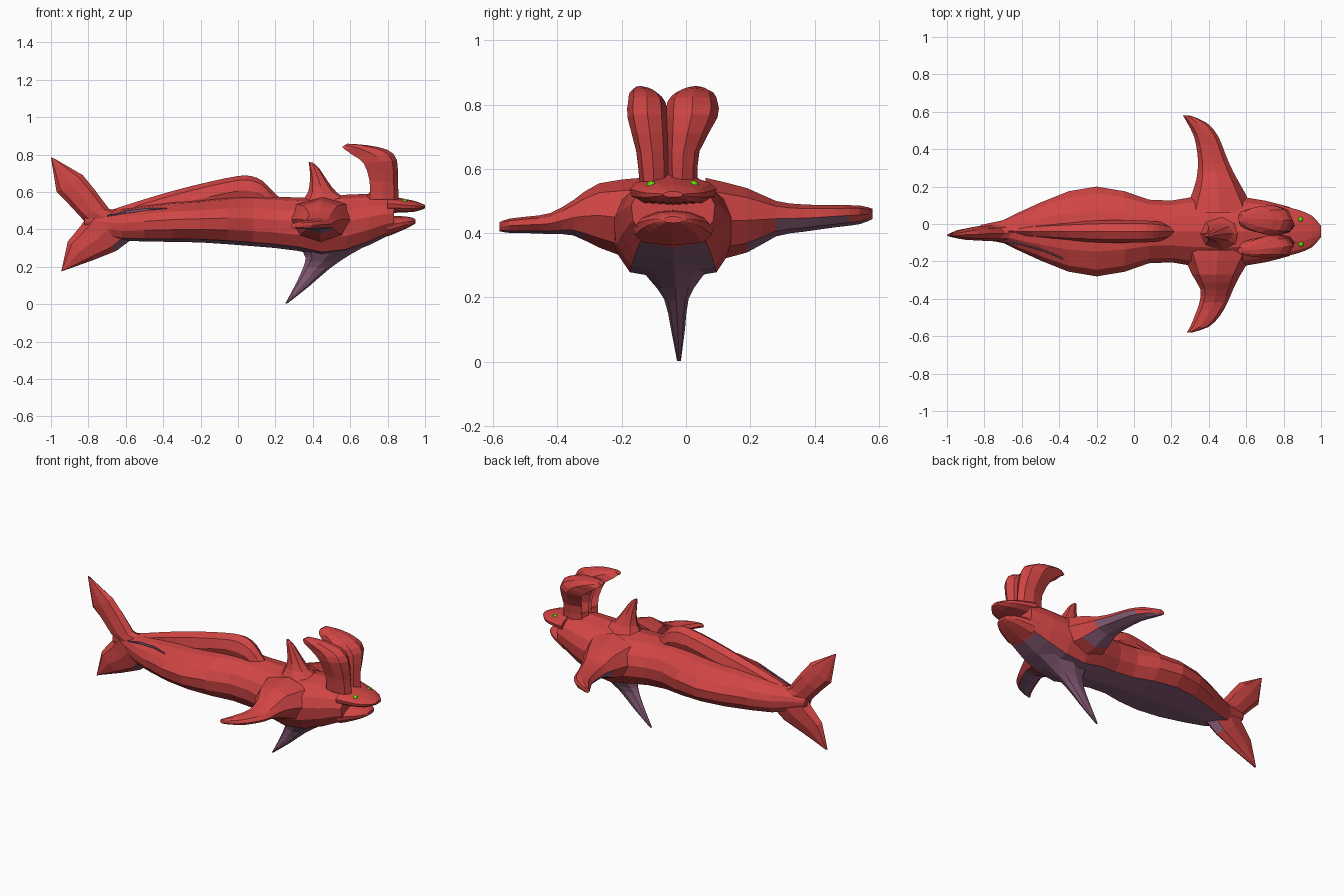
import bpy, bmesh, math
from mathutils import Vector

YC = -0.04  # body midline


def material(name, rgb):
    m = bpy.data.materials.new(name)
    m.diffuse_color = (*rgb, 1)
    return m


RED = material("red", (0.63, 0.06, 0.058))
PURPLE = material("dusty purple", (0.25, 0.11, 0.19))
GREEN = material("eye green", (0.12, 0.78, 0.0))


def smooth_rings(rings, sub):
    """Catmull-Rom interpolation between rings."""
    out = []
    n = len(rings)
    for i in range(n - 1):
        a, b, c, d = (rings[max(i - 1, 0)], rings[i], rings[i + 1], rings[min(i + 2, n - 1)])
        for s in range(sub):
            t = s / sub
            out.append([0.5 * (2 * q + (r - p) * t + (2 * p - 5 * q + 4 * r - w) * t * t
                               + (3 * q - p - 3 * r + w) * t ** 3)
                        for p, q, r, w in zip(a, b, c, d)])
    out.append(rings[-1])
    return out


def loft(name, rings, sub=1, under=None, mats=(RED, PURPLE)):
    """Skin rings; faces for which under(centre, normal) holds get material 1."""
    bm = bmesh.new()
    vs = [[bm.verts.new(p) for p in r] for r in smooth_rings(rings, sub)]
    n = len(vs[0])
    for a, b in zip(vs, vs[1:]):
        for i in range(n):
            j = (i + 1) % n
            bm.faces.new((a[i], a[j], b[j], b[i]))
    bm.faces.new(vs[0])
    bm.faces.new(vs[-1])
    bmesh.ops.recalc_face_normals(bm, faces=bm.faces)
    bm.normal_update()
    if under:
        for f in bm.faces:
            f.material_index = int(under(f.calc_center_median(), f.normal))
    me = bpy.data.meshes.new(name)
    bm.to_mesh(me)
    bm.free()
    for m in mats:
        me.materials.append(m)
    ob = bpy.data.objects.new(name, me)
    bpy.context.collection.objects.link(ob)
    return ob


def blade(p, q, t, n=8, cup=0.0):
    """Elliptical ring between edges p and q, half thickness t; cup hollows the p side."""
    p, q, t = Vector(p), Vector(q), Vector(t)
    c, a = (p + q) / 2, (q - p) / 2
    ring = [c + a * math.cos(k * math.tau / n) + t * math.sin(k * math.tau / n) for k in range(n)]
    if cup:
        ring[n // 2] += a * cup
        for k in (n // 2 - 1, n // 2 + 1):
            ring[k] -= a * 0.25
    return ring


HALF = [(0, 1), (0.45, 0.88), (0.85, 0.5), (1, 0.1), (0.96, -0.4), (0.71, -0.85), (0, -1)]
SECTION = HALF + [(-y, z) for y, z in HALF[-2:0:-1]]


def section(x, w, lo, hi):
    m, h = (lo + hi) / 2, (hi - lo) / 2
    return [Vector((x, YC + w * y, m + h * z)) for y, z in SECTION]


def belly(c, n):
    return n.z < -0.8 and c.x < 0.77


# Body from tail root to mouth
loft("body", [section(*r) for r in [
    (-0.82, 0.035, 0.42, 0.48), (-0.70, 0.06, 0.36, 0.50), (-0.62, 0.10, 0.34, 0.51),
    (-0.50, 0.155, 0.335, 0.53), (-0.35, 0.215, 0.333, 0.55), (-0.20, 0.24, 0.33, 0.56),
    (-0.05, 0.215, 0.32, 0.575), (0.08, 0.17, 0.31, 0.58), (0.20, 0.165, 0.30, 0.575),
    (0.32, 0.185, 0.285, 0.57), (0.45, 0.19, 0.255, 0.57), (0.58, 0.185, 0.27, 0.585),
    (0.70, 0.165, 0.315, 0.59), (0.78, 0.145, 0.355, 0.585), (0.835, 0.13, 0.38, 0.575)]],
    under=belly)

# Open jaws
loft("upper_jaw", [section(*r) for r in [
    (0.80, 0.135, 0.487, 0.58), (0.88, 0.115, 0.49, 0.565),
    (0.95, 0.085, 0.495, 0.55), (1.0, 0.03, 0.512, 0.53)]], 2)
loft("lower_jaw", [section(*r) for r in [
    (0.80, 0.125, 0.362, 0.472), (0.88, 0.095, 0.395, 0.47),
    (0.93, 0.06, 0.42, 0.463), (0.948, 0.03, 0.432, 0.452)]], 2)

# Side fins: y, trailing x, leading x, mid z, half thickness
FINS = {
    "left_side_fin": [(0.06, 0.27, 0.65, 0.44, 0.132), (0.19, 0.32, 0.58, 0.44, 0.1),
                      (0.28, 0.34, 0.53, 0.445, 0.055), (0.37, 0.34, 0.49, 0.447, 0.042),
                      (0.47, 0.32, 0.45, 0.453, 0.034), (0.54, 0.285, 0.39, 0.457, 0.029),
                      (0.58, 0.262, 0.30, 0.46, 0.016)],
    "right_side_fin": [(-0.14, 0.25, 0.65, 0.44, 0.132), (-0.27, 0.31, 0.57, 0.455, 0.1),
                       (-0.35, 0.355, 0.53, 0.448, 0.055), (-0.42, 0.35, 0.50, 0.43, 0.033),
                       (-0.49, 0.325, 0.46, 0.426, 0.026), (-0.55, 0.30, 0.40, 0.423, 0.022),
                       (-0.58, 0.282, 0.31, 0.42, 0.014)],
}


def fin_under(c, n):
    return n.z < -0.5 and (c.y > 0.2 or (c.y < -0.3 and n.z < -0.8))


for name, rows in FINS.items():
    loft(name, [blade((a, y, z), (b, y, z), (0, 0, h)) for y, a, b, z, h in rows], 2, fin_under)


def upright(name, rows, sub=2, under=None, cup=0.0):
    """Fin in the xz plane: x1, z1, x2, z2, mid y, half thickness."""
    return loft(name, [blade((a, y, b), (c, y, d), (0, h, 0), 8, cup * (0 < i < len(rows) - 1))
                       for i, (a, b, c, d, y, h) in enumerate(rows)], sub, under)


# Fin under the chest
upright("chest_fin", [
    (0.33, 0.31, 0.72, 0.33, -0.035, 0.13), (0.36, 0.25, 0.60, 0.265, -0.035, 0.08),
    (0.35, 0.20, 0.49, 0.19, -0.03, 0.038), (0.31, 0.11, 0.38, 0.095, -0.025, 0.022),
    (0.253, 0.004, 0.262, 0.002, -0.022, 0.006)], 2, lambda c, n: c.z < 0.33)

# Small fin on the neck
upright("neck_fin", [
    (0.34, 0.55, 0.61, 0.55, -0.05, 0.09), (0.375, 0.60, 0.53, 0.595, -0.05, 0.055),
    (0.385, 0.67, 0.475, 0.665, -0.055, 0.034), (0.382, 0.73, 0.435, 0.725, -0.06, 0.02),
    (0.378, 0.76, 0.40, 0.757, -0.06, 0.008)])

# Long back ridge
upright("back_ridge", [
    (x, z - 0.16, x, z, -0.04, h) for x, z, h in [
        (-0.72, 0.49, 0.015), (-0.55, 0.545, 0.035), (-0.35, 0.605, 0.05), (-0.15, 0.655, 0.06),
        (0.0, 0.685, 0.06), (0.07, 0.685, 0.058), (0.13, 0.66, 0.052), (0.18, 0.61, 0.04),
        (0.22, 0.57, 0.015)]])

# Pair of hollow, backward curling head lobes
CURL = [(0.68, 0.56, 0.86, 0.56), (0.70, 0.66, 0.855, 0.65), (0.67, 0.75, 0.85, 0.77),
        (0.62, 0.79, 0.80, 0.825), (0.57, 0.825, 0.69, 0.85), (0.555, 0.84, 0.585, 0.858)]
LOBES = {
    "left_head_lobe": [(-0.01, 0.045), (-0.008, 0.05), (0.018, 0.08),
                       (0.02, 0.078), (0.027, 0.058), (0.03, 0.022)],
    "right_head_lobe": [(-0.10, 0.045), (-0.105, 0.05), (-0.12, 0.062),
                        (-0.122, 0.058), (-0.133, 0.042), (-0.142, 0.018)],
}
for name, widths in LOBES.items():
    upright(name, [(*c, *w) for c, w in zip(CURL, widths)], cup=0.9)

# Upright tail fin
upright("upper_tail", [
    (-0.80, 0.42, -0.60, 0.49, -0.045, 0.045), (-0.85, 0.475, -0.69, 0.51, -0.05, 0.042),
    (-0.91, 0.54, -0.765, 0.61, -0.05, 0.038), (-0.97, 0.60, -0.83, 0.69, -0.055, 0.03),
    (-1.0, 0.785, -0.985, 0.78, -0.06, 0.006)], 1)
upright("lower_tail", [
    (-0.80, 0.48, -0.57, 0.345, -0.045, 0.06), (-0.84, 0.42, -0.65, 0.285, -0.045, 0.048),
    (-0.91, 0.335, -0.77, 0.237, -0.05, 0.034), (-0.945, 0.175, -0.935, 0.178, -0.05, 0.008)],
    1, lambda c, n: c.x > -0.72 and n.z < -0.3)

# Thin purple sliver beside the tail
sliver = [(-0.70, 0.472, 0.003, -0.094), (-0.60, 0.492, 0.009, -0.108),
          (-0.48, 0.508, 0.007, -0.142), (-0.38, 0.512, 0.002, -0.184)]
loft("tail_sliver", [blade((x, y, z - h), (x, y, z + h), (0, 0.005, 0))
                     for x, z, h, y in sliver], 1, mats=(PURPLE,))

# Eyes
for side, loc in {"left": (0.89, 0.024, 0.549), "right": (0.892, -0.108, 0.548)}.items():
    bpy.ops.mesh.primitive_uv_sphere_add(segments=10, ring_count=6, radius=0.0145, location=loc)
    eye = bpy.context.object
    eye.name = side + "_eye"
    eye.data.materials.append(GREEN)
